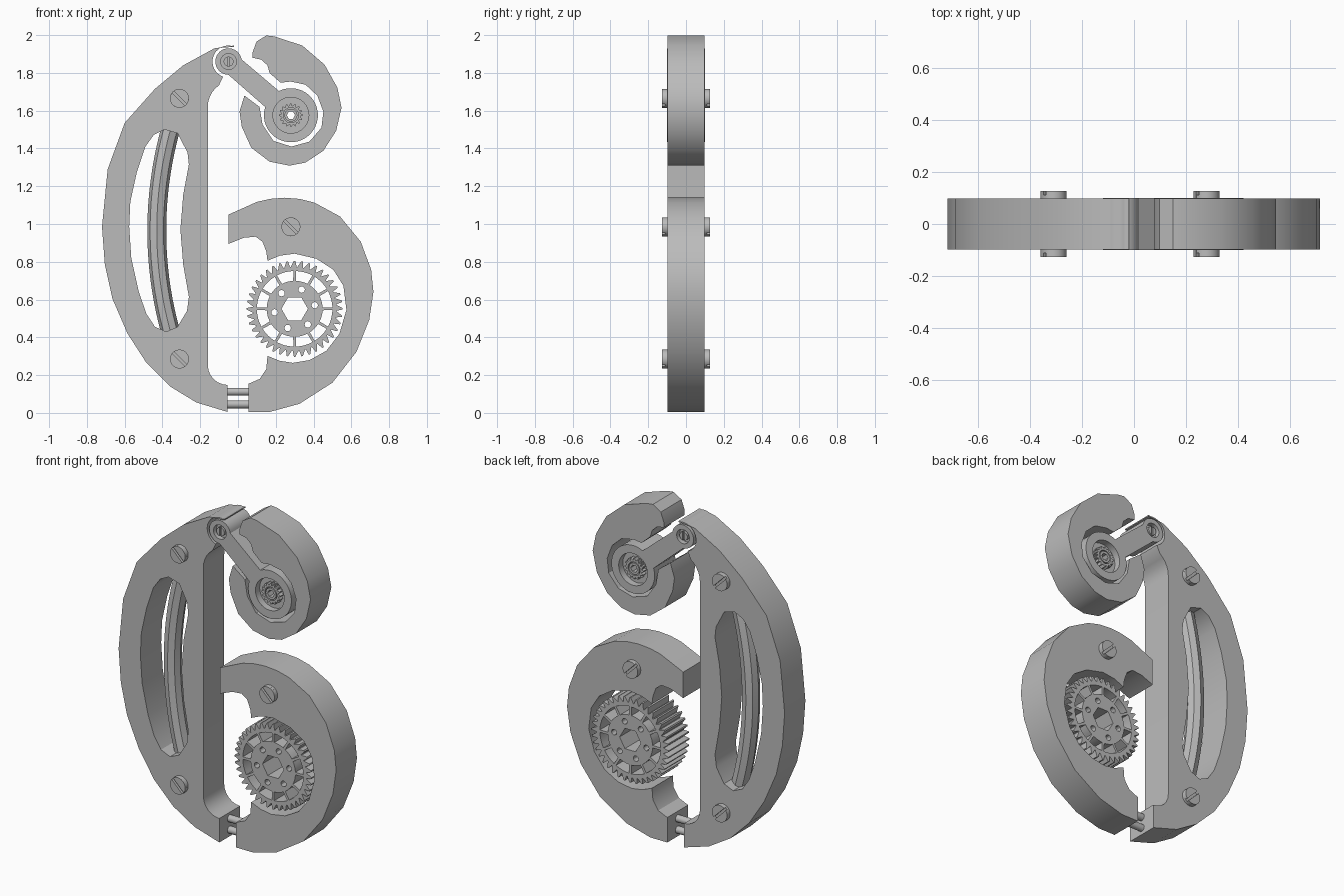
import bpy, bmesh
from math import sin, cos, pi, radians, hypot, atan2

cube = bpy.data.objects.get("Cube")
if cube:
    bpy.data.objects.remove(cube, do_unlink=True)

grey = bpy.data.materials.new("machined_grey")
grey.use_nodes = True
grey.diffuse_color = (0.5, 0.5, 0.5, 1)
grey.node_tree.nodes["Principled BSDF"].inputs["Base Color"].default_value = grey.diffuse_color

HALF = 0.098                    # half thickness of the main plates
PIVOT, ROLLER, GEAR = (-0.05, 1.86), (0.28, 1.576), (0.3, 0.551)


def finish(name, mesh):
    """Weld, orient and shade a mesh, then link it as an object."""
    bm = bmesh.new()
    bm.from_mesh(mesh)
    bmesh.ops.remove_doubles(bm, verts=bm.verts, dist=0.0001)
    bmesh.ops.recalc_face_normals(bm, faces=bm.faces)
    bm.to_mesh(mesh)
    bm.free()
    mesh.materials.clear()
    mesh.materials.append(grey)
    ob = bpy.data.objects.new(name, mesh)
    bpy.context.collection.objects.link(ob)
    bpy.ops.object.select_all(action="DESELECT")
    ob.select_set(True)
    bpy.context.view_layer.objects.active = ob
    bpy.ops.object.shade_smooth_by_angle(angle=radians(30))
    return ob


def plate(name, outlines, half=HALF, y=0.0):
    """Extrude an x-z outline, with holes, along y."""
    curve = bpy.data.curves.new(name, "CURVE")
    curve.dimensions, curve.fill_mode, curve.extrude = "2D", "BOTH", half
    for points in outlines:
        spline = curve.splines.new("POLY")
        spline.points.add(len(points) - 1)
        for p, (x, z) in zip(spline.points, points):
            p.co = (x, z, 0, 1)
        spline.use_cyclic_u = True
    temp = bpy.data.objects.new("temp", curve)
    bpy.context.collection.objects.link(temp)
    graph = bpy.context.evaluated_depsgraph_get()
    mesh = bpy.data.meshes.new_from_object(temp.evaluated_get(graph))
    bpy.data.objects.remove(temp)
    ob = finish(name, mesh)
    ob.rotation_euler.x = pi / 2
    ob.location.y = y
    return ob


def arc(c, r, start=0, end=360, n=32):
    """Points along an arc; a full circle leaves out the repeated end."""
    steps = n if abs(end - start) == 360 else n - 1
    angles = [radians(start + (end - start) * i / steps) for i in range(n)]
    return [(c[0] + r * cos(a), c[1] + r * sin(a)) for a in angles]


def toothed(c, n, tip, root):
    step, points = 360 / n, []
    for i in range(n):
        points += arc(c, root, (i - 0.4) * step, (i - 0.3) * step, 2)
        points += arc(c, tip, (i - 0.1) * step, (i + 0.1) * step, 2)
    return points


def slotted_screw(name, c, r, core, half, gap, tilt):
    """A round shaft whose two heads carry a straight slot."""
    plate(name + "_core", [arc(c, r)], core)
    for i in range(2):
        side = tilt + 180 * i
        plate(f"{name}_head_{i + 1}", [arc(c, r, side + gap, side + 180 - gap, 16)], half)


# Tall bow-shaped frame with a long slot
frame = [(-0.02, 1.945), (-0.125, 1.93), (-0.29, 1.84), (-0.44, 1.715), (-0.6, 1.535),
         (-0.69, 1.29), (-0.72, 0.985), (-0.705, 0.785), (-0.665, 0.605), (-0.585, 0.42),
         (-0.485, 0.265), (-0.36, 0.14), (-0.22, 0.055), (-0.055, 0.005), (-0.055, 0.148)]
frame += arc((-0.055, 0.253), 0.105, 255, 180, 6) + arc((-0.02, 1.62), 0.14, 180, 125, 6)
frame += arc(PIVOT, 0.085, 250, 85, 16) + [(-0.02, 1.938)]
slot = [(-0.39, 1.5), (-0.445, 1.473), (-0.49, 1.41), (-0.535, 1.277), (-0.57, 1.118),
        (-0.576, 0.985), (-0.565, 0.82), (-0.525, 0.64), (-0.485, 0.525), (-0.44, 0.456),
        (-0.38, 0.43), (-0.32, 0.456), (-0.27, 0.54), (-0.26, 0.615), (-0.29, 0.785),
        (-0.305, 0.97), (-0.29, 1.155), (-0.26, 1.315), (-0.267, 1.378), (-0.32, 1.48)]
plate("bow_frame", [frame, slot])

# Curved faceted rod inside the slot
path = bpy.data.curves.new("slot_rod", "CURVE")
path.dimensions, path.bevel_depth, path.bevel_resolution = "3D", 0.05, 2
path.use_fill_caps = True
rod_points = arc((1.58, 0.965), 2.01, 164.5, 195.5, 20)
spline = path.splines.new("POLY")
spline.points.add(len(rod_points) - 1)
for p, (x, z) in zip(spline.points, rod_points):
    p.co = (x, 0, z, 1)
temp = bpy.data.objects.new("temp", path)
bpy.context.collection.objects.link(temp)
graph = bpy.context.evaluated_depsgraph_get()
rod_mesh = bpy.data.meshes.new_from_object(temp.evaluated_get(graph))
bpy.data.objects.remove(temp)
finish("slot_rod", rod_mesh)

# Lower hook that wraps around the gear
hook = [(-0.05, 1.05), (0.1, 1.117), (0.17, 1.133), (0.245, 1.139), (0.325, 1.133),
        (0.405, 1.113), (0.54, 1.04), (0.65, 0.906), (0.705, 0.758), (0.717, 0.641),
        (0.695, 0.493), (0.627, 0.323), (0.5, 0.16), (0.325, 0.048), (0.167, 0.005),
        (0.055, 0.005), (0.055, 0.154), (0.115, 0.18), (0.15, 0.233), (0.156, 0.302),
        (0.22, 0.276), (0.29, 0.265), (0.38, 0.28), (0.468, 0.329), (0.537, 0.419),
        (0.574, 0.546), (0.558, 0.673), (0.505, 0.758), (0.415, 0.816), (0.3, 0.843),
        (0.22, 0.832), (0.156, 0.805), (0.15, 0.853), (0.13, 0.906), (0.093, 0.933),
        (0.03, 0.927), (-0.05, 0.895)]
plate("lower_hook", [hook])

# Upper curl around the roller
curl = [(0.077, 1.908), (0.098, 1.966), (0.15, 1.998), (0.193, 1.993), (0.34, 1.945),
        (0.458, 1.844), (0.526, 1.722), (0.548, 1.616), (0.52, 1.494), (0.452, 1.388),
        (0.357, 1.325), (0.272, 1.309), (0.167, 1.33), (0.07, 1.404), (0.02, 1.515),
        (0.008, 1.595), (0.034, 1.68), (0.114, 1.62), (0.13, 1.526), (0.188, 1.44),
        (0.283, 1.41), (0.378, 1.436), (0.442, 1.51), (0.452, 1.595), (0.42, 1.68),
        (0.357, 1.738), (0.278, 1.754), (0.225, 1.748), (0.167, 1.8), (0.156, 1.84),
        (0.124, 1.87), (0.077, 1.88)]
plate("upper_curl", [curl])

# Swinging link between pivot and roller, with recessed eyes
aim = atan2(ROLLER[1] - PIVOT[1], ROLLER[0] - PIVOT[0]) * 180 / pi
link = arc(PIVOT, 0.07, aim + 50, aim + 310, 24) + arc(ROLLER, 0.143, aim - 157, aim + 157, 32)
plate("link_arm", [link, arc(PIVOT, 0.042), arc(ROLLER, 0.095)], 0.1)
plate("pivot_floor", [arc(PIVOT, 0.043)], 0.07)
plate("roller_floor", [arc(ROLLER, 0.096), arc(ROLLER, 0.022, n=6)], 0.06)
plate("roller_pinion", [toothed(ROLLER, 16, 0.063, 0.05), arc(ROLLER, 0.04)], 0.09)
plate("roller_hub", [arc(ROLLER, 0.034), arc(ROLLER, 0.022, n=6)], 0.09)
slotted_screw("pivot_screw", PIVOT, 0.026, 0.085, 0.095, 12, 90)

# Spoked gear with a hexagonal bore and bolt holes
windows = [arc(GEAR, 0.148, a - 12, a + 12, 5) + arc(GEAR, 0.2, a + 13, a - 13, 5)
           for a in range(15, 360, 30)]
bolts = [arc(c, 0.017, n=12) for c in arc(GEAR, 0.108, 10, 370, 6)]
plate("spoked_gear", [toothed(GEAR, 40, 0.254, 0.222), arc(GEAR, 0.07, n=6)] + windows + bolts)

# Slotted screws through the plates
for place, c in (("upper", (-0.31, 1.665)), ("lower", (-0.31, 0.285)), ("hook", (0.28, 0.985))):
    slotted_screw(place + "_screw", c, 0.05, 0.112, 0.127, 8, -45)

# Twin pins joining frame and hook
for place, z in (("upper", 0.112), ("lower", 0.045)):
    bpy.ops.mesh.primitive_cylinder_add(vertices=24, radius=0.021, depth=0.16,
                                        location=(0, 0, z), rotation=(0, pi / 2, 0))
    pin = bpy.context.object
    pin.name = place + "_joining_pin"
    pin.data.materials.append(grey)
    bpy.ops.object.shade_smooth_by_angle(angle=radians(30))
